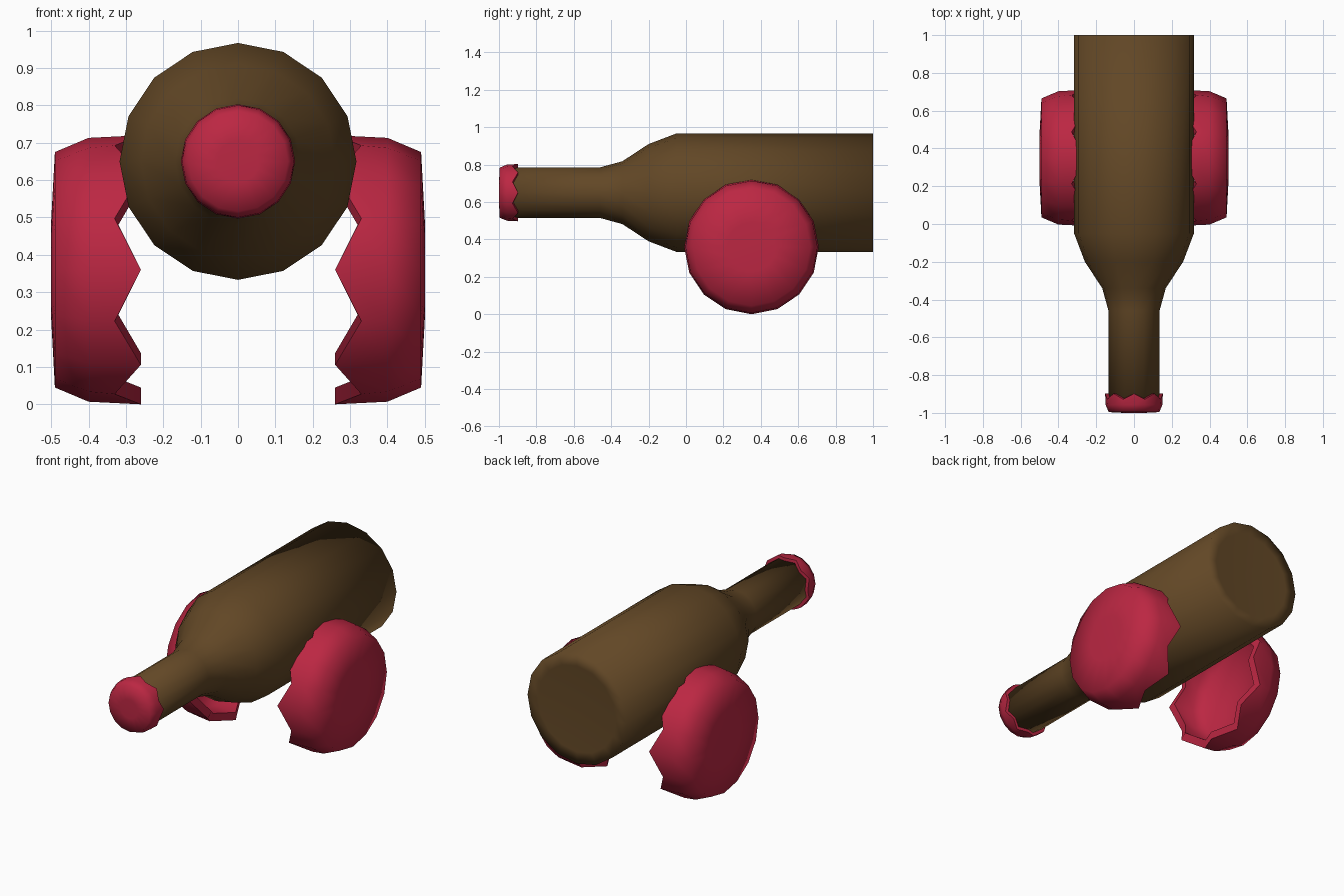
import bpy, bmesh, math
from mathutils import Vector

if "Cube" in bpy.data.objects:
    bpy.data.objects.remove(bpy.data.objects["Cube"])

SIDES = 16


def material(name, rgb):
    m = bpy.data.materials.new(name)
    m.diffuse_color = (*rgb, 1.0)
    m.use_nodes = True
    m.node_tree.nodes["Principled BSDF"].inputs["Base Color"].default_value = m.diffuse_color
    return m


brown = material("brown glass", (0.122, 0.063, 0.019))
red = material("red metal", (0.50, 0.020, 0.055))


def lathe(name, rows, origin, axis, u, mat, scale=1.0, smooth_angle=180):
    """Spin rows of (radius, depth at even corners, depth at odd corners) about an axis."""
    origin, axis, u = Vector(origin), Vector(axis), Vector(u)
    v = axis.cross(u)
    bm = bmesh.new()
    rings = []
    for r, even, odd in rows:
        ring = []
        for i in range(1 if r == 0 else SIDES):
            a = 2 * math.pi * i / SIDES
            d = odd if i % 2 else even
            offset = axis * d + (u * math.cos(a) + v * math.sin(a)) * r
            ring.append(bm.verts.new(origin + offset * scale))
        rings.append(ring)
    for a, b in zip(rings, rings[1:]):
        for i in range(SIDES):
            j = (i + 1) % SIDES
            if len(a) == 1:
                bm.faces.new((a[0], b[i], b[j]))
            elif len(b) == 1:
                bm.faces.new((a[i], a[j], b[0]))
            else:
                bm.faces.new((a[i], a[j], b[j], b[i]))
    bmesh.ops.recalc_face_normals(bm, faces=bm.faces[:])
    mesh = bpy.data.meshes.new(name)
    bm.to_mesh(mesh)
    bm.free()
    mesh.materials.append(mat)
    ob = bpy.data.objects.new(name, mesh)
    bpy.context.collection.objects.link(ob)
    bpy.ops.object.select_all(action='DESELECT')
    ob.select_set(True)
    bpy.context.view_layer.objects.active = ob
    bpy.ops.object.shade_smooth_by_angle(angle=math.radians(smooth_angle))
    return ob


# Bottle lying along y, neck to the front, shallow hollow in the base
bottle = [(0, -0.95), (0.135, -0.95), (0.135, -0.46), (0.168, -0.34), (0.26, -0.20),
          (0.317, -0.05), (0.317, 1.0), (0.25, 1.0), (0, 0.975)]
lathe("bottle", [(r, y, y) for r, y in bottle], (0, 0, 0.65), (0, 1, 0), (0, 0, 1), brown)

# Crown cap: domed face, rounded shoulder, toothed skirt, inner wall
crown = [(0, 0, 0), (0.13, 0, 0), (0.315, 0.01, 0.01), (0.353, 0.10, 0.10),
         (0.36, 0.24, 0.17), (0.315, 0.24, 0.18), (0.31, 0.11, 0.11),
         (0.27, 0.055, 0.055), (0, 0.045, 0.045)]

# Cap on the neck
lathe("neck_cap", crown, (0, -1, 0.65), (0, 1, 0), (0, 0, 1), red, 0.425, 80)

# Two larger caps as wheels, open side inwards
for side, sx in (("right", 1), ("left", -1)):
    lathe(side + "_wheel", crown, (0.5 * sx, 0.35, 0.36), (-sx, 0, 0), (0, 0, 1), red, 1.0, 80)
